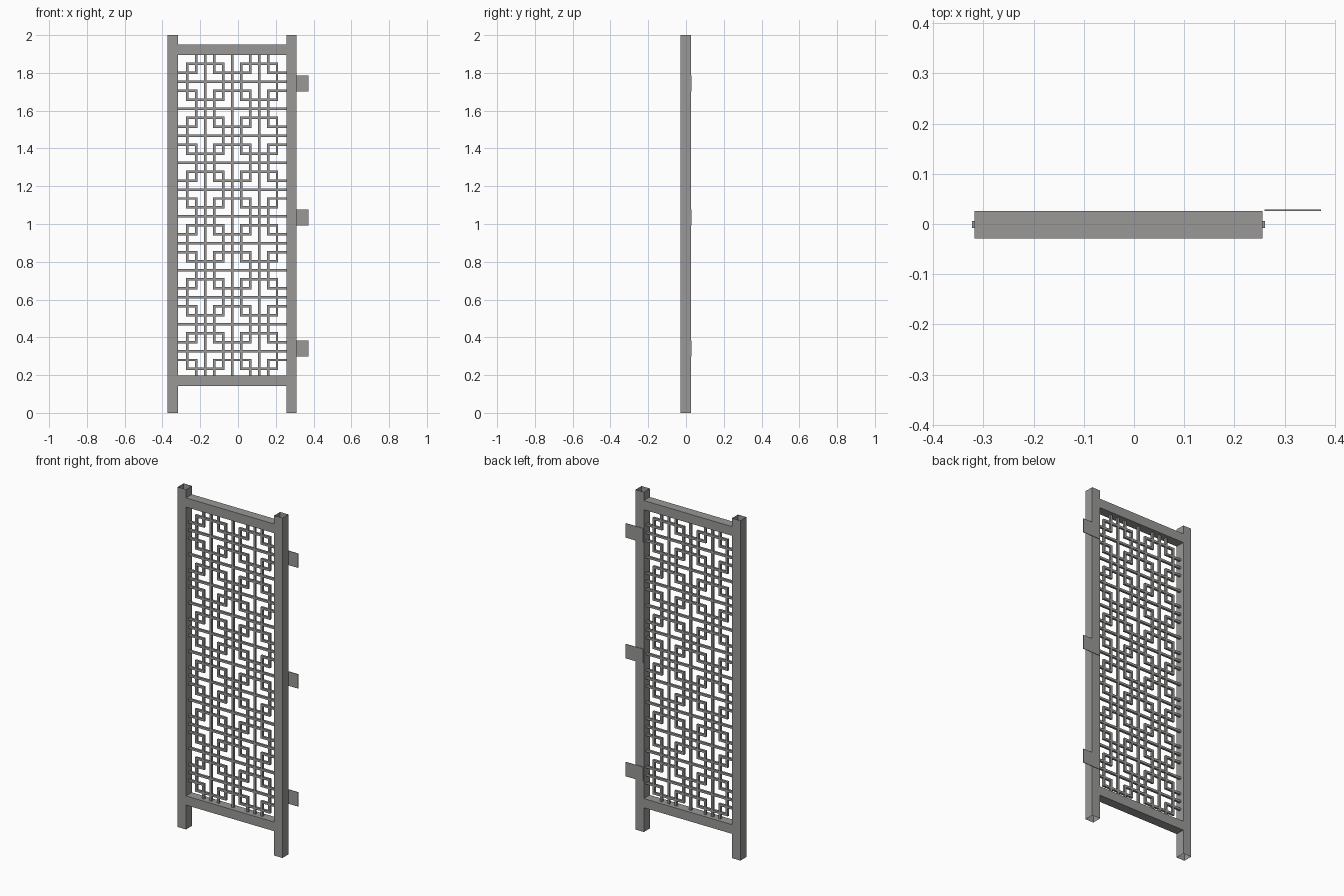
import bpy
import bmesh
from mathutils import Vector

old = bpy.data.objects.get("Cube")
if old:
    bpy.data.objects.remove(old, do_unlink=True)

grey = bpy.data.materials.new("steel_grey")
grey.use_nodes = True
colour = (0.32, 0.315, 0.31, 1)
grey.diffuse_color = colour
grey.node_tree.nodes["Principled BSDF"].inputs["Base Color"].default_value = colour


def add_box(bm, lo, hi, open_axis=None):
    """Box between two corners; its two ends are left open along open_axis."""
    lo, hi = Vector(lo), Vector(hi)
    verts = bmesh.ops.create_cube(bm, size=1)["verts"]
    faces = {f for v in verts for f in v.link_faces}
    ends = []
    if open_axis is not None:
        bm.normal_update()
        ends = [f for f in faces if abs(f.normal[open_axis]) > 0.9]
    for v in verts:
        v.co = (lo + hi) / 2 + v.co * (hi - lo)
    bmesh.ops.delete(bm, geom=ends, context='FACES_ONLY')


def finish(bm, name):
    mesh = bpy.data.meshes.new(name)
    bm.to_mesh(mesh)
    bm.free()
    mesh.materials.append(grey)
    obj = bpy.data.objects.new(name, mesh)
    bpy.context.collection.objects.link(obj)


def box_object(name, lo, hi, open_axis=None):
    bm = bmesh.new()
    add_box(bm, lo, hi, open_axis)
    finish(bm, name)


# Hollow frame tubes
FRONT, BACK, TUBE = -0.029, 0.026, 0.054
LEFT_IN, RIGHT_IN = 0.256, -0.318
box_object("right_post", (RIGHT_IN - TUBE, FRONT, 0), (RIGHT_IN, BACK, 2), 2)
box_object("left_post", (LEFT_IN, FRONT, 0), (LEFT_IN + TUBE, BACK, 2), 2)
for name, z in (("bottom_rail", 0.143), ("top_rail", 1.896)):
    box_object(name, (RIGHT_IN, FRONT, z), (LEFT_IN, BACK, z + TUBE), 0)

# Hinge plates, two leaves each
for name, z in (("lower", 0.34), ("middle", 1.034), ("upper", 1.744)):
    for leaf, x0, x1 in (("frame", 0.26, 0.316), ("wall", 0.316, 0.372)):
        box_object(f"{name}_hinge_{leaf}_leaf",
                   (x0, BACK, z - 0.042), (x1, BACK + 0.003, z + 0.042))

# Lattice of square bars
CELL, HALF_BAR, Y = 0.285, 0.0065, -0.001
MID_X, TOP_Z, ROWS = -0.031, 1.895, 6
BOTTOM_Z = TOP_Z - ROWS * CELL
lattice = bmesh.new()


def bar(x0, z0, x1, z1):
    h = HALF_BAR
    add_box(lattice, (min(x0, x1) - h, Y - h, min(z0, z1) - h),
            (max(x0, x1) + h, Y + h, max(z0, z1) + h))


# Full-length bars through cell centres and borders
for i in (-1, 0, 1):
    x = MID_X + i * CELL / 2
    bar(x, BOTTOM_Z, x, TOP_Z)
for k in range(1, 2 * ROWS):
    z = TOP_Z - k * CELL / 2
    bar(MID_X - CELL, z, MID_X + CELL, z)

# Each cell: a square ring crossed by an elbow at every corner
inner, outer, edge = CELL / 6, CELL / 3, CELL / 2
for row in range(ROWS):
    cz = TOP_Z - (row + 0.5) * CELL
    for cx in (MID_X - CELL / 2, MID_X + CELL / 2):
        for s in (-1, 1):
            bar(cx - outer, cz + s * outer, cx + outer, cz + s * outer)
            bar(cx + s * outer, cz - outer, cx + s * outer, cz + outer)
            for t in (-1, 1):
                bar(cx + s * inner, cz + t * inner, cx + s * edge, cz + t * inner)
                bar(cx + s * inner, cz + t * inner, cx + s * inner, cz + t * edge)
finish(lattice, "lattice")
